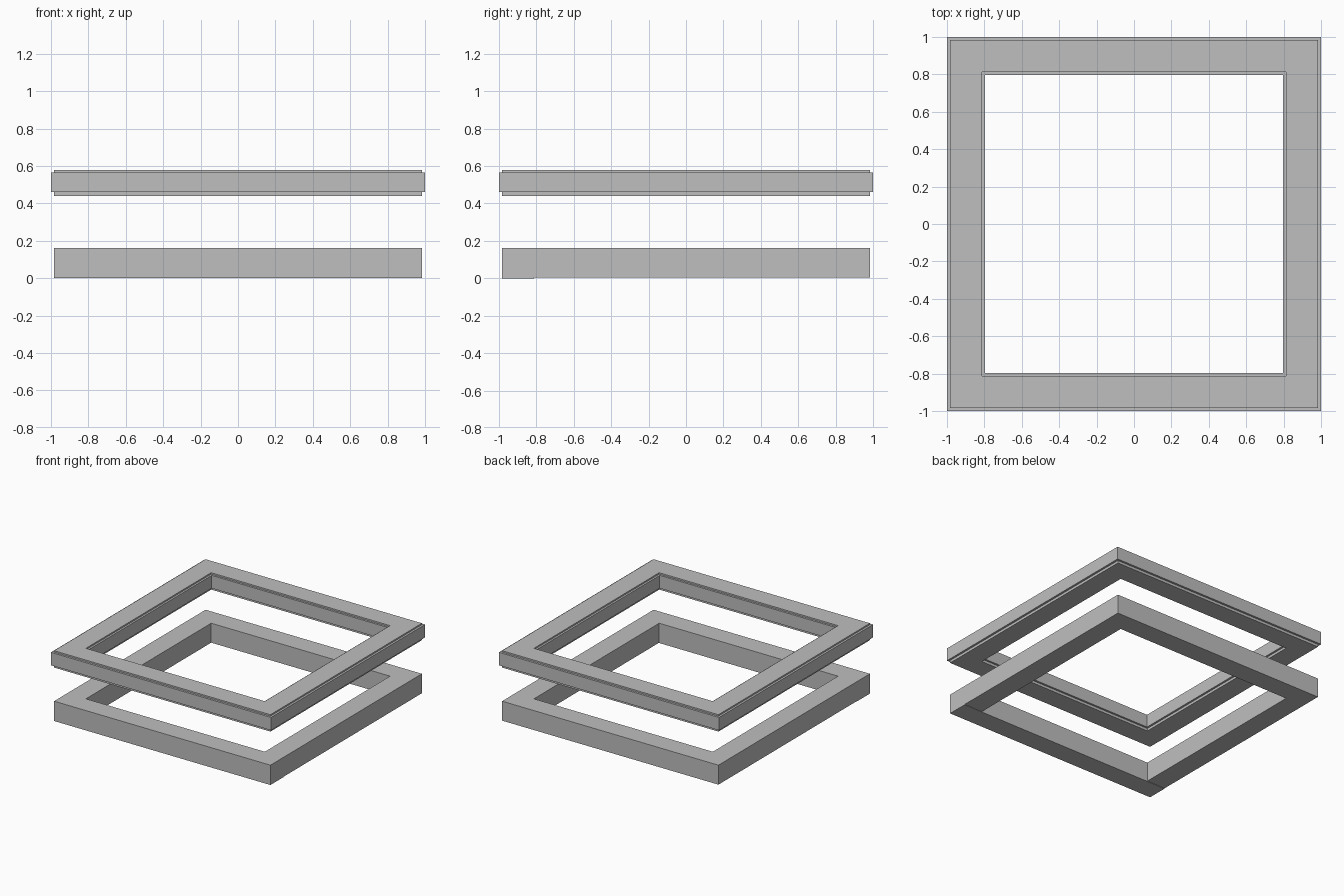
import bpy
import bmesh

cube = bpy.data.objects.get("Cube")
if cube:
    bpy.data.objects.remove(cube, do_unlink=True)

grey = bpy.data.materials.new("plain_grey")
grey.use_nodes = True
colour = (0.52, 0.52, 0.52, 1)
grey.diffuse_color = colour
grey.node_tree.nodes["Principled BSDF"].inputs["Base Color"].default_value = colour

CORNERS = [(-1, -1), (1, -1), (1, 1), (-1, 1)]


def add_object(name, bm):
    bmesh.ops.recalc_face_normals(bm, faces=bm.faces)
    mesh = bpy.data.meshes.new(name)
    bm.to_mesh(mesh)
    bm.free()
    mesh.materials.append(grey)
    bpy.context.collection.objects.link(bpy.data.objects.new(name, mesh))


def square_frame(name, profile):
    """Sweep a closed (distance, height) profile round a mitred square."""
    bm = bmesh.new()
    rings = [[bm.verts.new((sx * d, sy * d, z)) for d, z in profile]
             for sx, sy in CORNERS]
    count = len(profile)
    for i, ring in enumerate(rings):
        following = rings[(i + 1) % 4]
        for j in range(count):
            k = (j + 1) % count
            bm.faces.new((ring[j], following[j], following[k], ring[k]))
    add_object(name, bm)


def box(name, low, high):
    bm = bmesh.new()
    bmesh.ops.create_cube(bm, size=1)
    for v in bm.verts:
        v.co = [high[i] if v.co[i] > 0 else low[i] for i in range(3)]
    add_object(name, bm)


# Shared frame widths: the bars, and the projecting band round the upper one
INNER, OUTER = 0.813, 0.983
BAND_IN, BAND_OUT = 0.797, 1.0

# Lower frame, with the front bar sitting slightly deeper
square_frame("lower_frame", [(INNER, 0.003), (OUTER, 0.003),
                             (OUTER, 0.163), (INNER, 0.163)])
box("lower_front_bar_base", (-OUTER, -OUTER, 0), (OUTER, -INNER, 0.003))

# Upper frame, stepped out to a wider band on the inside and outside
BOTTOM, BAND_LOW, BAND_HIGH, TOP = 0.439, 0.46, 0.566, 0.578
outer_side = [(OUTER, BOTTOM), (OUTER, BAND_LOW), (BAND_OUT, BAND_LOW),
              (BAND_OUT, BAND_HIGH), (OUTER, BAND_HIGH), (OUTER, TOP)]
swap = {OUTER: INNER, BAND_OUT: BAND_IN}
inner_side = [(swap[d], z) for d, z in reversed(outer_side)]
square_frame("upper_frame", outer_side + inner_side)
